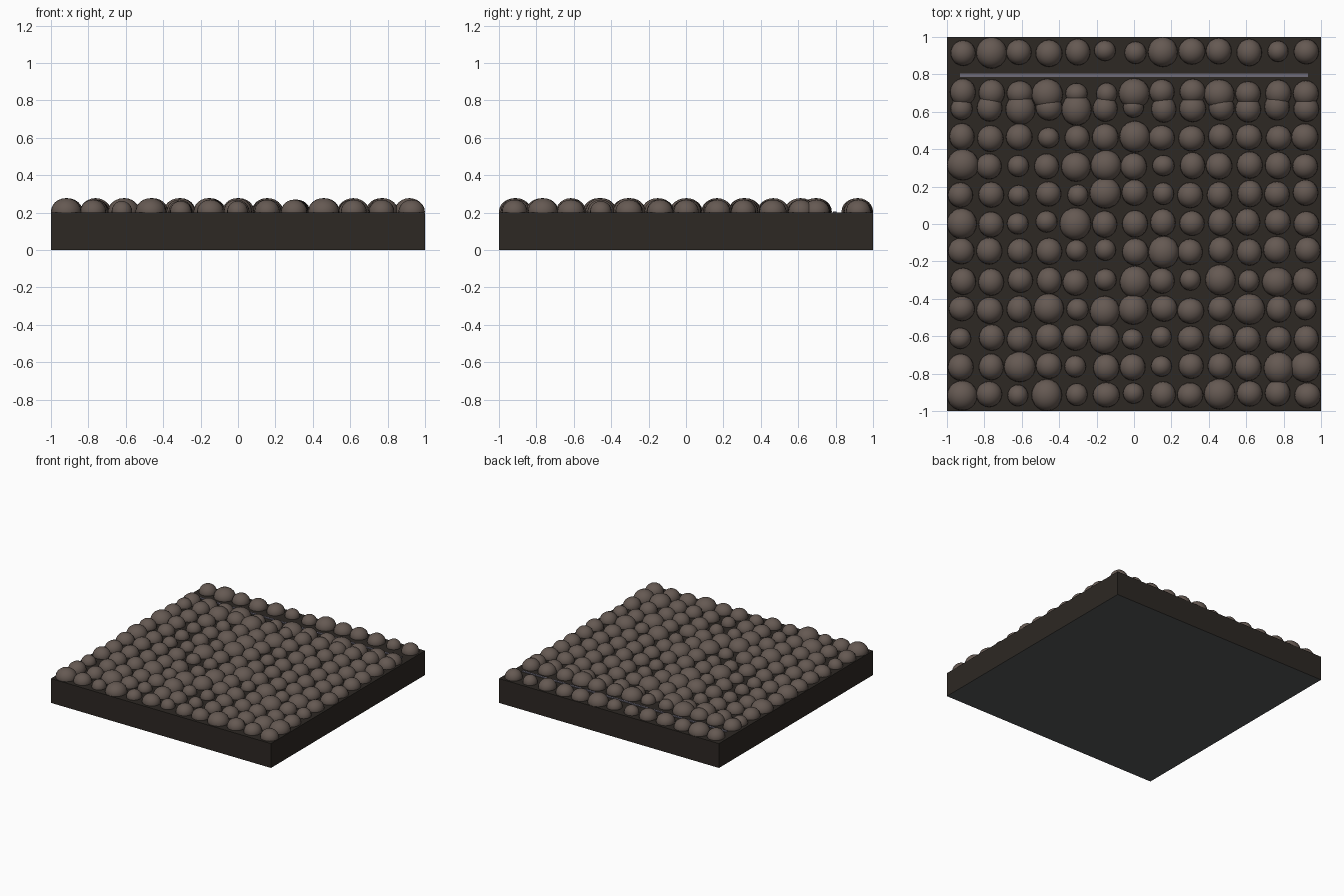
import bpy, bmesh, random
from mathutils import Matrix

if "Cube" in bpy.data.objects:
    bpy.data.objects.remove(bpy.data.objects["Cube"])

random.seed(7)


def material(name, rgb):
    m = bpy.data.materials.new(name)
    m.diffuse_color = (*rgb, 1)
    m.use_nodes = True
    m.node_tree.nodes["Principled BSDF"].inputs["Base Color"].default_value = m.diffuse_color
    return m


def make_object(name, bm, *mats):
    me = bpy.data.meshes.new(name)
    bm.to_mesh(me)
    bm.free()
    for m in mats:
        me.materials.append(m)
    ob = bpy.data.objects.new(name, me)
    bpy.context.collection.objects.link(ob)
    return ob


def box(name, loc, size, *mats):
    bm = bmesh.new()
    bmesh.ops.create_cube(bm, size=1, matrix=Matrix.LocRotScale(loc, None, size))
    bm.normal_update()
    if len(mats) > 1:  # second material goes on the underside
        for f in bm.faces:
            f.material_index = int(f.normal.z < -0.5)
    return make_object(name, bm, *mats)


earth = material("dark_earth", (0.026, 0.021, 0.017))
under = material("underside_grey", (0.09, 0.095, 0.1))
stone = material("brown_stone", (0.13, 0.10, 0.085))
metal = material("strip_grey", (0.16, 0.15, 0.19))

# Slab and the thin inlaid strip near the back
box("base_slab", (0, 0, 0.1), (2, 2, 0.2), earth, under)
box("inlaid_strip", (0, 0.796, 0.2), (1.86, 0.018, 0.012), metal)

# Cobble rows, front to back: y, columns with large stones, columns with small stones
rows = [
    (-0.91, (0, 3, 9), (2, 4, 6)),
    (-0.765, (2, 11, 12), (4, 7)),
    (-0.61, (5,), (0, 6, 7)),
    (-0.46, (3, 5, 6, 10), (4, 12)),
    (-0.305, (6, 9, 11), (5, 8, 10)),
    (-0.145, (7,), (4, 5)),
    (0.005, (0, 4), (2, 3)),
    (0.16, (5,), (2, 4, 7)),
    (0.31, (0, 4, 5), (2, 7)),
    (0.465, (6,), (3,)),
    (0.62, (2, 4), (0, 6)),
    (0.70, (3, 6, 9), (4, 5)),
    (0.92, (1, 7), (5, 6, 11)),
]
bm = bmesh.new()
for y, large, small in rows:
    for c in range(13):
        r = 0.082 if c in large else 0.057 if c in small else 0.069
        rx, ry = r * random.uniform(0.96, 1.04), r * random.uniform(0.96, 1.06)
        rz = 0.022 + 0.6 * r
        x = (c - 6) * 0.1535 + random.uniform(-0.008, 0.008)
        yy = y + random.uniform(-0.008, 0.008)
        # keep stones inside the slab edge
        x = max(rx - 1, min(1 - rx, x))
        yy = max(ry - 1, min(1 - ry, yy))
        bmesh.ops.create_uvsphere(
            bm, u_segments=20, v_segments=12, radius=1,
            matrix=Matrix.LocRotScale((x, yy, 0.206), None, (rx, ry, rz)))
for f in bm.faces:
    f.smooth = True
make_object("cobblestones", bm, stone)
